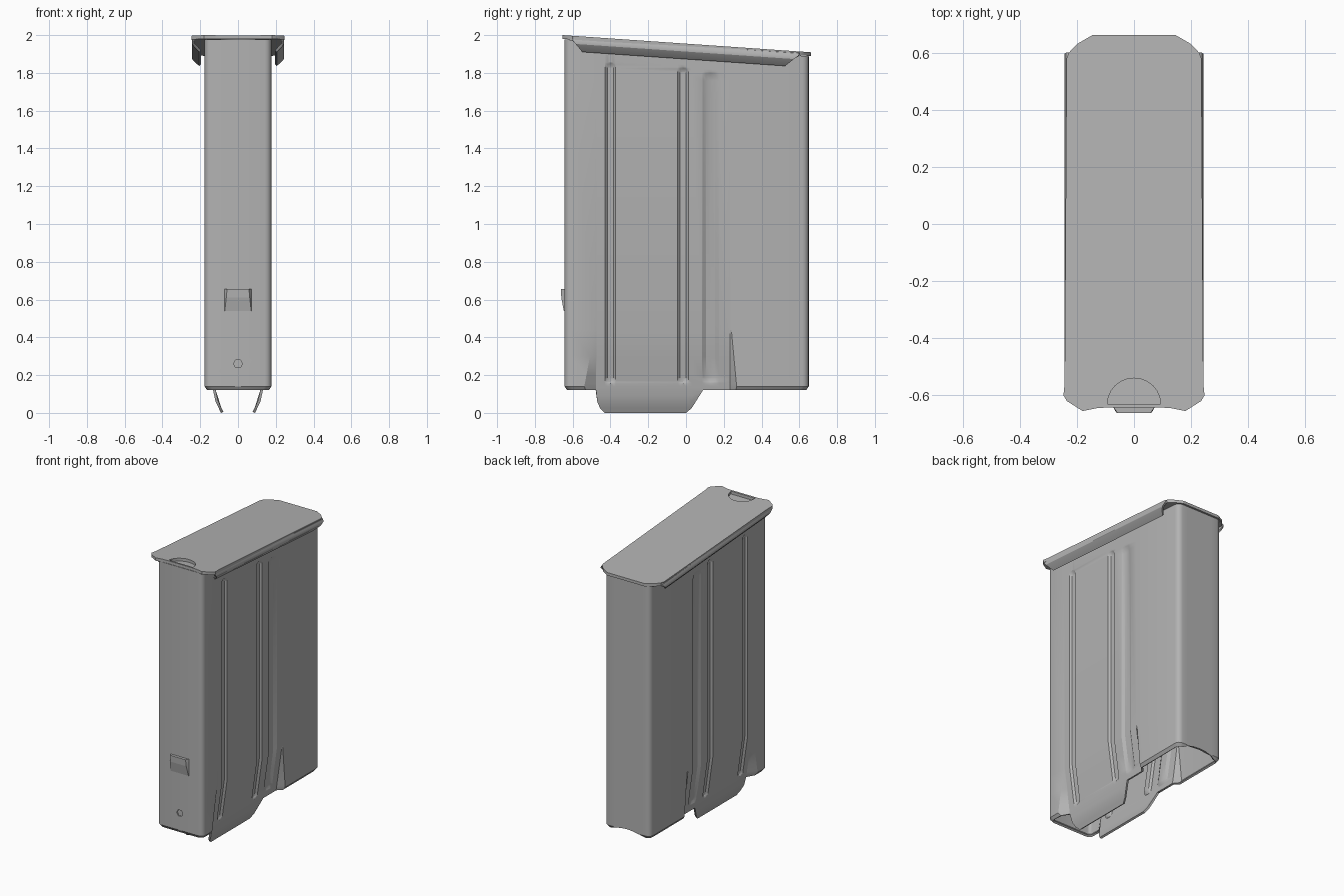
import bpy, bmesh, math
from mathutils import Vector

old = bpy.data.objects.get("Cube")
if old:
    bpy.data.objects.remove(old, do_unlink=True)

GREY = (0.45, 0.45, 0.45, 1)
metal = bpy.data.materials.new("plain grey metal")
metal.use_nodes = True
metal.diffuse_color = GREY
metal.node_tree.nodes["Principled BSDF"].inputs["Base Color"].default_value = GREY

HALF, BACK, FRONT, RADIUS = 0.177, 0.65, -0.643, 0.035


def clamp(v):
    return max(0.0, min(1.0, v))


def cap_z(y):
    """Height of the sloping top at depth y."""
    return 2.0 - 0.069 * (y + 0.655)


def new_object(name, bm):
    mesh = bpy.data.meshes.new(name)
    bm.to_mesh(mesh)
    bm.free()
    obj = bpy.data.objects.new(name, mesh)
    bpy.context.collection.objects.link(obj)
    mesh.materials.append(metal)
    return obj


def prism(name, outline, axis, start, depth):
    """Extrude a closed outline along an axis ('y' or 'z')."""
    bm = bmesh.new()
    place = (lambda a, b: (a, start, b)) if axis == 'y' else (lambda a, b: (a, b, start))
    face = bm.faces.new([bm.verts.new(place(a, b)) for a, b in outline])
    step = Vector((0, depth, 0)) if axis == 'y' else Vector((0, 0, depth))
    out = bmesh.ops.extrude_face_region(bm, geom=[face])
    for v in out["geom"]:
        if isinstance(v, bmesh.types.BMVert):
            v.co += step
    bmesh.ops.recalc_face_normals(bm, faces=bm.faces)
    return new_object(name, bm)


def cut(obj, cutter):
    cutter.hide_render = True
    mod = obj.modifiers.new("cut", 'BOOLEAN')
    mod.object = cutter
    mod.solver = 'EXACT'


def thicken(obj, amount):
    mod = obj.modifiers.new("wall", 'SOLIDIFY')
    mod.thickness = amount
    mod.offset = -1


def finish(obj):
    """Apply modifiers, then smooth with sharp edges kept."""
    bpy.ops.object.select_all(action='DESELECT')
    obj.select_set(True)
    bpy.context.view_layer.objects.active = obj
    bpy.ops.object.convert(target='MESH')
    bpy.ops.object.shade_smooth_by_angle(angle=math.radians(28))


# Pressed grooves: centre y, half width, top z
grooves = [(-0.40, 0.028, 1.855), (-0.015, 0.029, 1.83), (0.13, 0.045, 1.805)]
GROOVE_LOW = 0.155


def groove_depth(y, z):
    depth = 0
    for y0, w, top in grooves:
        near = min(max(z, GROOVE_LOW + w), top - w)
        dist = math.hypot(y - y0, z - near)
        depth = max(depth, 0.013 * clamp((w - dist) / (0.45 * w)))
    return depth


def lip_inset(z):
    """How far the feed lips bend inward."""
    pts = [(0.44, 0), (0.12, 0.045), (0.06, 0.058), (0, 0.087)]
    for (za, a), (zb, b) in zip(pts, pts[1:]):
        if z >= zb:
            return a + (b - a) * clamp((za - z) / (za - zb))
    return pts[-1][1]


def lip_bottom(y):
    pts = [(-0.476, 0.12), (-0.47, 0.06), (-0.455, 0.025), (-0.43, 0), (0, 0),
           (0.03, 0.025), (0.09, 0.12), (0.24, 0.12)]
    for (ya, a), (yb, b) in zip(pts, pts[1:]):
        if ya <= y <= yb:
            return a + (b - a) * (y - ya) / (yb - ya)
    return 0.12


# Columns round half the shell: x, y, bottom z, lip flag, sideways drift of the fold
columns = [(x, BACK, z, 0, 0) for x, z in [(0, 0.15), (0.05, 0.146), (0.1, 0.135)]]
for k in range(5):
    a = math.radians(90 - 22.5 * k)
    columns.append((HALF - RADIUS + RADIUS * math.cos(a),
                    BACK - RADIUS + RADIUS * math.sin(a), 0.12, 0, 0))
columns.append((HALF, 0.24, 0.12, 0, 0.03))
lip_ys = {0.232, 0.09, 0.03, 0, -0.43, -0.455, -0.47, -0.476}
for y0, w, top in grooves:
    lip_ys.update(y0 + w * k for k in (-1, -0.55, 0, 0.55, 1))
columns += [(HALF, y, lip_bottom(y), 1, 0) for y in sorted(lip_ys, reverse=True)]
columns.append((HALF, -0.482, 0.12, 0, -0.06))
for k in range(5):
    a = math.radians(-22.5 * k)
    columns.append((HALF - RADIUS + RADIUS * math.cos(a),
                    FRONT + RADIUS + RADIUS * math.sin(a), 0.12, 0, 0))
columns.append((0, FRONT, 0.12, 0, 0))

rows = {0, 0.025, 0.06, 0.09, 0.12, 0.14, 0.3, 0.44}
for y0, w, top in grooves:
    for k in (0, 0.3, 1):
        rows.update((GROOVE_LOW + w * k, top - w * k))
rows = sorted(rows) + [None]

# Hollow body shell
bm = bmesh.new()
cache = {}


def shell_vert(col, row):
    x, y, low, lip, drift = col
    z = cap_z(y) - 0.022 if row is None else max(row, low)
    if lip:
        x -= lip_inset(z) + groove_depth(y, z)
    else:
        y += drift * clamp((0.44 - z) / 0.32)
        rim = 0.014 * clamp((0.14 - z) / 0.02)
        x, y = x - rim * x / HALF, y - rim * y / BACK
    key = (round(x, 5), round(y, 5), round(z, 5))
    if key not in cache:
        cache[key] = bm.verts.new(key)
    return cache[key]


grid = [[shell_vert(c, r) for r in rows] for c in columns]
for left, right in zip(grid, grid[1:]):
    for j in range(len(rows) - 1):
        loop = list(dict.fromkeys((left[j], left[j + 1], right[j + 1], right[j])))
        if len(loop) > 2:
            bm.faces.new(loop)
bm.faces.new([col[-1] for col in reversed(grid)])
body = new_object("body_shell", bm)
body.modifiers.new("mirror", 'MIRROR').use_clip = True
thicken(body, 0.014)

# Small round dimple low on the front
hexagon = [(0.024 * math.cos(k * math.pi / 3), 0.26 + 0.024 * math.sin(k * math.pi / 3))
           for k in range(6)]
dimple = prism("dimple_cutter", hexagon, 'y', FRONT - 0.05, 0.058)
cut(body, dimple)
finish(body)

# Front catch with a sloping lower face
bm = bmesh.new()
for s in (-1, 1):
    for x, y, z in [(0.073, FRONT + 0.003, 0.655), (0.072, FRONT + 0.003, 0.54),
                    (0.058, -0.662, 0.655), (0.062, -0.66, 0.61), (0.07, -0.647, 0.54)]:
        bm.verts.new((s * x, y, z))
bmesh.ops.convex_hull(bm, input=bm.verts)
new_object("front_catch", bm)

# Sloping floor plate with a half-round thumb notch
half = [(0.10, -0.643), (0.13, -0.645), (0.18, -0.655), (0.235, -0.62), (0.247, -0.6),
        (0.243, -0.56), (0.236, 0.58), (0.228, 0.6), (0.2, 0.63), (0.145, 0.662)]
plate = prism("floor_plate", half + [(-x, y) for x, y in reversed(half)], 'z', 0, -0.02)
arc = [(0.093 * math.cos(k * math.pi / 12), -0.63 + 0.09 * math.sin(k * math.pi / 12))
       for k in range(13)]
notch = prism("notch_cutter", arc, 'z', -0.1, 0.2)
for v in plate.data.vertices:
    v.co.z += cap_z(v.co.y)
for v in notch.data.vertices:
    v.co.z += cap_z(v.co.y)
cut(plate, notch)
finish(plate)

# Side flanges curling under the plate: x, drop, front y, back y
section = [(0.226, 0.003, -0.6, 0.6), (0.238, 0.01, -0.6, 0.6), (0.244, 0.024, -0.6, 0.595),
           (0.243, 0.042, -0.585, 0.57), (0.236, 0.052, -0.575, 0.56),
           (0.206, 0.082, -0.55, 0.525)]
bm = bmesh.new()
strip = [[bm.verts.new((x, y, cap_z(y) - d)) for y in (y0, y1)] for x, d, y0, y1 in section]
for a, b in zip(strip, strip[1:]):
    bm.faces.new((a[0], b[0], b[1], a[1]))
flange = new_object("side_flanges", bm)
flange.modifiers.new("mirror", 'MIRROR')
thicken(flange, 0.014)
finish(flange)

for helper in (dimple, notch):
    bpy.data.objects.remove(helper, do_unlink=True)
